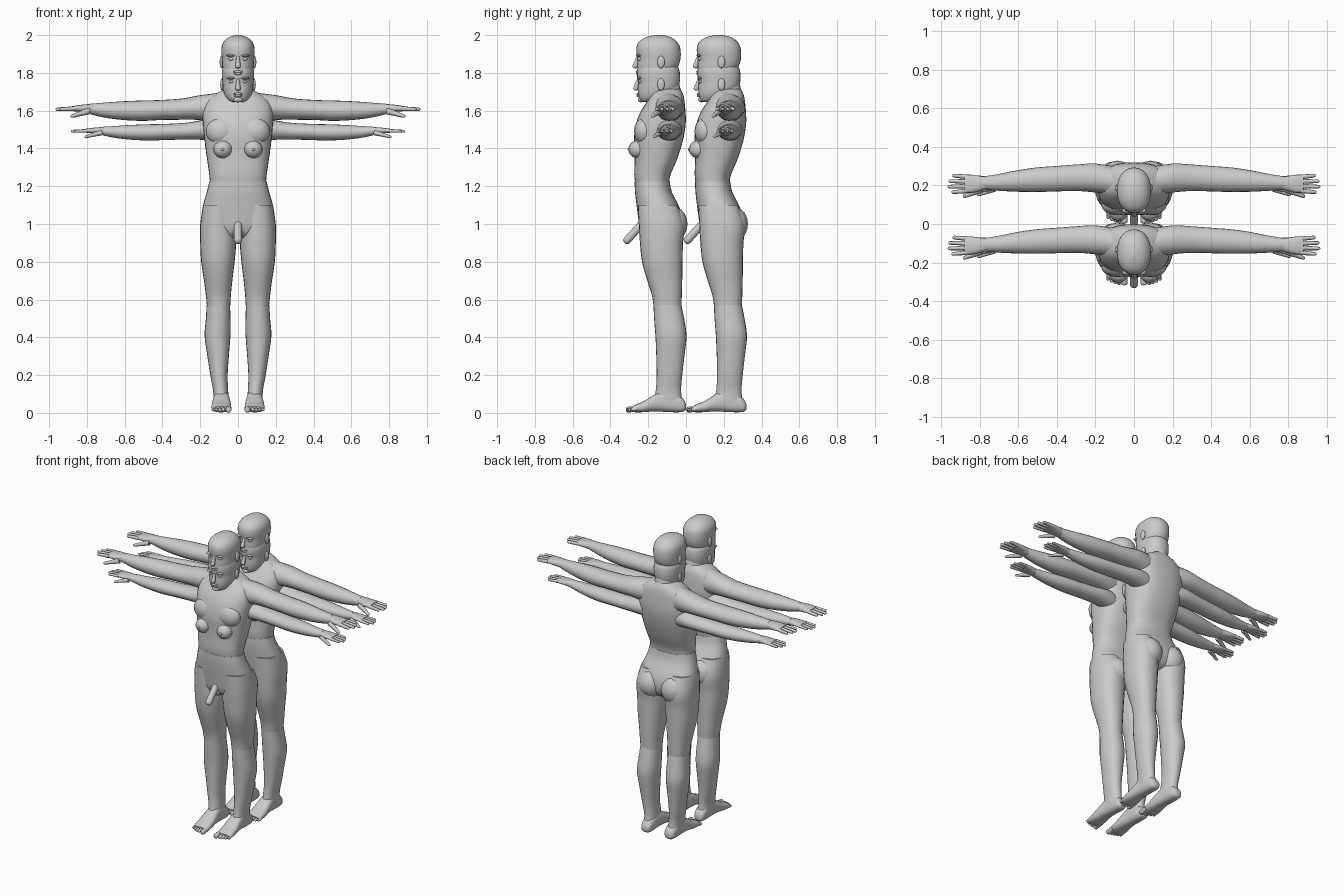
import bpy, bmesh, math
from mathutils import Vector, Matrix

parts = []

def finish(name, bm):
    bmesh.ops.recalc_face_normals(bm, faces=bm.faces)
    me = bpy.data.meshes.new(name)
    bm.to_mesh(me)
    bm.free()
    for p in me.polygons:
        p.use_smooth = True
    me.set_sharp_from_angle(angle=math.radians(50))
    ob = bpy.data.objects.new(name, me)
    bpy.context.collection.objects.link(ob)
    parts.append(ob)
    return ob

def spline(keys, steps=3):
    # Catmull-Rom interpolation of ring parameters
    out = []
    for i in range(len(keys) - 1):
        p = [keys[max(i - 1, 0)], keys[i], keys[i + 1], keys[min(i + 2, len(keys) - 1)]]
        for k in range(steps):
            t = k / steps
            out.append([b + .5 * t * (c - a + t * (2*a - 5*b + 4*c - d + t * (3*(b - c) + d - a)))
                        for a, b, c, d in zip(*p)])
    return out + [list(keys[-1])]

def loft(name, axis, keys, fn=lambda v: v, n=24, power=1.0):
    # each key: position along axis, then min/max of the two other axes
    bm = bmesh.new()
    rings = []
    others = [a for a in range(3) if a != axis]
    for s, u0, u1, v0, v1 in spline(keys):
        ring = []
        for k in range(n):
            a = 2 * math.pi * k / n
            c, d = math.cos(a), math.sin(a)
            c = math.copysign(abs(c) ** power, c)
            d = math.copysign(abs(d) ** power, d)
            co = [0, 0, 0]
            co[axis] = s
            co[others[0]] = (u0 + u1) / 2 + c * (u1 - u0) / 2
            co[others[1]] = (v0 + v1) / 2 + d * (v1 - v0) / 2
            ring.append(bm.verts.new(fn(Vector(co))))
        rings.append(ring)
    for a, b in zip(rings, rings[1:]):
        for k in range(n):
            bm.faces.new((a[k], a[(k + 1) % n], b[(k + 1) % n], b[k]))
    bm.faces.new(rings[0])
    bm.faces.new(rings[-1])
    return finish(name, bm)

def blob(name, c, r, fn=lambda v: v, seg=16):
    bm = bmesh.new()
    bmesh.ops.create_uvsphere(bm, u_segments=seg, v_segments=seg // 2 + 2, radius=1)
    for v in bm.verts:
        v.co = fn(Vector([c[i] + v.co[i] * r[i] for i in range(3)]))
    return finish(name, bm)

def rod(name, a, b, r0, r1, fn=lambda v: v, n=10):
    # tapered round-ended rod from a to b
    a, b = Vector(a), Vector(b)
    L = (b - a).length
    M = Matrix.Translation(a) @ (b - a).to_track_quat('Z', 'Y').to_matrix().to_4x4()
    keys = [(z * L, -r, r, -r, r) for z, r in
            ((0, r0), (.4, (r0 + r1) / 2), (.85, r1), (.96, r1 * .75), (1, r1 * .3))]
    return loft(name, 2, keys, lambda v: fn(M @ v), n)

def sym(rows):
    return [(z, -w, w, f, b) for z, w, f, b in rows]

# torso, pelvis and neck: z, half width, front, back
loft("torso", 2, sym([(1.21, .148, -.268, -.09), (1.26, .152, -.274, -.082), (1.33, .162, -.272, -.052),
     (1.40, .172, -.272, -.028), (1.47, .18, -.274, -.01), (1.54, .186, -.262, -.001), (1.60, .185, -.238, -.003),
     (1.65, .168, -.205, -.008), (1.685, .125, -.185, -.015), (1.715, .07, -.17, -.03)]), power=.8, n=32)
loft("pelvis", 2, sym([(1.225, .152, -.272, -.086), (1.17, .165, -.27, -.075), (1.10, .185, -.262, -.04),
     (1.04, .193, -.254, -.02), (.98, .185, -.245, -.025), (.94, .13, -.225, -.05), (.92, .07, -.19, -.09)]),
     power=.85, n=32)
loft("neck", 2, sym([(1.60, .1, -.18, -.01), (1.68, .075, -.185, -.02), (1.74, .064, -.19, -.035),
     (1.82, .062, -.19, -.04)]))

# two overlapping heads
for label, dz, sc in (("upper", 0, 1), ("lower", -.116, .97)):
    def hf(v):
        return Vector((v.x * sc, -.145 + (v.y + .145) * sc, 1.762 + (v.z - 1.762) * sc + dz))
    loft(label + "_head", 2, sym([(1.762, .028, -.238, -.17), (1.772, .052, -.248, -.12), (1.80, .073, -.256, -.068),
         (1.835, .082, -.258, -.042), (1.87, .085, -.257, -.03), (1.91, .088, -.263, -.028),
         (1.945, .085, -.26, -.035), (1.972, .07, -.242, -.055), (1.991, .044, -.205, -.085),
         (2.0, .012, -.165, -.125)]), hf, 28, .9)
    rod(label + "_nose", (0, -.255, 1.885), (0, -.273, 1.825), .008, .014, hf)
    for z, w in ((1.806, .026), (1.796, .022)):
        blob(label + "_lip", (0, -.255, z), (w, .011, .007), hf, 12)
    blob(label + "_chin", (0, -.242, 1.775), (.026, .017, .015), hf)
    for sx in (1, -1):
        blob(label + "_ear", (sx * .087, -.132, 1.857), (.01, .02, .033), hf)
        blob(label + "_brow", (sx * .036, -.25, 1.892), (.026, .014, .007), hf, 12)
        blob(label + "_eye", (sx * .035, -.243, 1.873), (.015, .013, .009), hf, 12)

# front details of the trunk
rod("groin_rod", (0, -.225, 1.01), (0, -.325, .90), .021, .021, n=14)
blob("groin_base", (0, -.215, .965), (.035, .035, .04))

for sx in (1, -1):
    def mir(v):
        return Vector((v.x * sx, v.y, v.z))
    blob("chest_mound", (.08, -.255, 1.395), (.05, .05, .047), mir)
    blob("chest_tip", (.082, -.3, 1.395), (.009, .01, .009), mir, 10)
    blob("chest_muscle", (.085, -.22, 1.49), (.085, .055, .075), mir)
    blob("buttock", (.085, -.075, 1.0), (.085, .083, .095), mir)

    # legs: z, inner x, outer x, front, back
    loft("thigh", 2, [(1.10, .03, .184, -.255, -.045), (1.0, .015, .2, -.25, -.008), (.9, .01, .2, -.244, -.016),
         (.8, .018, .195, -.233, -.018), (.7, .03, .18, -.205, -.02), (.62, .038, .17, -.18, -.022),
         (.55, .042, .163, -.17, -.025)], mir, power=.88)
    loft("shin", 2, [(.57, .042, .166, -.172, -.024), (.5, .04, .17, -.169, -.01), (.41, .04, .177, -.162, .003),
         (.32, .047, .165, -.158, -.006), (.2, .055, .147, -.155, -.02), (.12, .052, .132, -.16, -.026),
         (.07, .05, .13, -.17, -.02), (.04, .052, .126, -.17, -.012)], mir, power=.92)
    loft("foot", 1, [(.0, .07, .105, .02, .045), (-.012, .055, .12, .007, .07), (-.05, .048, .126, .003, .1),
         (-.12, .046, .13, .006, .12), (-.17, .04, .135, .008, .095), (-.22, .036, .14, .004, .064),
         (-.265, .036, .14, .003, .045), (-.285, .042, .134, .006, .034)], mir, power=.8)
    for i in range(5):
        r = .016 - (.0055 if i else 0) - .0005 * i
        tx = .05 if i == 0 else .059 + .0185 * i
        rod("toe", (tx, -.255, .023), (tx, -.317 + .0015 * i * i, .016), r, r, mir)

    # two arms per side, the lower one slimmer and shorter
    for label, s, t, u, zc in (("upper", 1, 1, 1, 1.605), ("lower", .917, .8, .88, 1.489)):
        def af(v):
            return Vector((sx * v.x * s, -.112 + (v.y + .105) * u, zc + (v.z - 1.605) * t))
        loft(label + "_arm", 0, [(.10, -.165, -.015, 1.53, 1.695), (.2, -.15, .0, 1.55, 1.682),
             (.3, -.142, -.005, 1.552, 1.664), (.42, -.145, -.014, 1.55, 1.656), (.5, -.147, -.02, 1.546, 1.654),
             (.6, -.146, -.034, 1.55, 1.65), (.7, -.141, -.054, 1.562, 1.643), (.78, -.135, -.067, 1.58, 1.637)],
             af, 20)
        loft(label + "_palm", 0, [(.765, -.132, -.07, 1.583, 1.636), (.8, -.143, -.064, 1.588, 1.634),
             (.84, -.151, -.058, 1.594, 1.63), (.878, -.151, -.058, 1.598, 1.624)], af, 16, .8)
        for i, tip in enumerate((.94, .96, .965, .945)):
            y = -.069 - .024 * i
            rod(label + "_finger", (.865, y, 1.611), (tip, -.062 - .029 * i, 1.607), .0125, .0095, af, 8)
        rod(label + "_thumb", (.79, -.135, 1.598), (.885, -.172, 1.569), .018, .01, af, 8)

# second identical figure behind the first
for ob in list(parts):
    twin = bpy.data.objects.new("rear_" + ob.name, ob.data)
    twin.location.y = .32
    bpy.context.collection.objects.link(twin)
